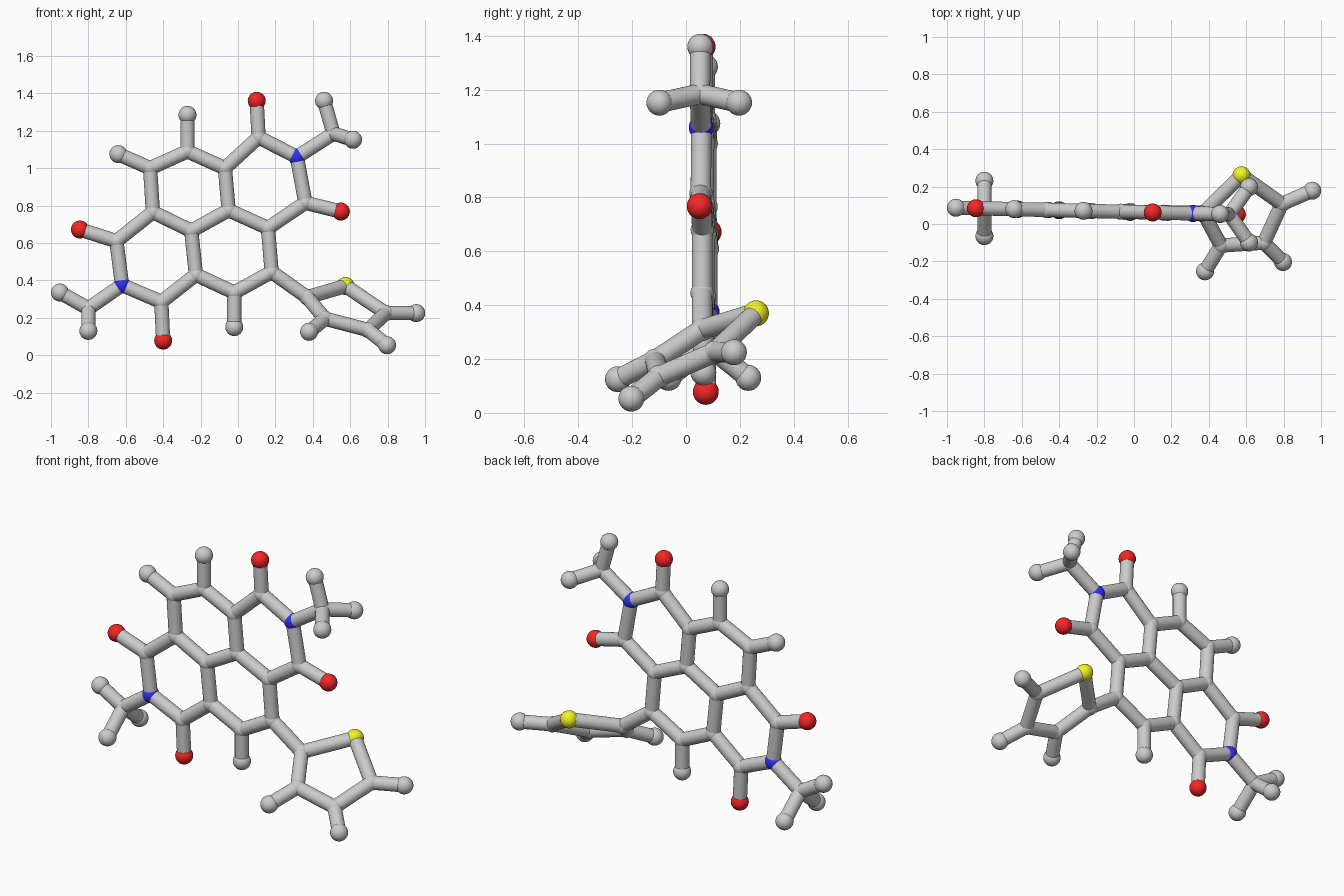
import bpy, bmesh
from itertools import combinations
from mathutils import Vector, Matrix

if "Cube" in bpy.data.objects:
    bpy.data.objects.remove(bpy.data.objects["Cube"])

ROD_R, JOINT_R, END_R = 0.038, 0.046, 0.048
LINK = 0.32                       # points closer than this are joined by a rod


def flat(x, z):
    """Point on the slightly turned plane of the fused rings."""
    return Vector((x, 0.064 - 0.024 * x, z))


# Junctions of the fused rings, with the two side-group centres last
joints = [flat(*p) for p in (
    (.11, 1.165), (.36, .815), (.16, .68), (-.05, .775), (-.07, 1.0),
    (-.27, 1.09), (-.47, 1.0), (-.455, .765), (-.25, .665), (-.225, .43),
    (-.02, .335), (.18, .445), (-.65, .61), (-.41, .285),
    (.51, 1.185), (-.80, .25))]
# Junctions of the tilted five-sided ring
joints += [Vector(p) for p in (
    (.37, .06, .31), (.79, .107, .225), (.695, -.10, .135), (.465, -.115, .195))]

blue = [flat(.315, 1.06), flat(-.62, .375)]
red = [flat(.10, 1.36), flat(.55, .768), flat(-.845, .672), flat(-.40, .078)]
yellow = [Vector((.575, .26, .37))]

# Grey end balls: in plane, on the tilted ring, and mirrored pairs
ends = [flat(*p) for p in (
    (-.27, 1.285), (-.64, 1.075), (-.02, .15), (.46, 1.36), (-.952, .335))]
ends += [Vector(p) for p in (
    (.953, .178, .225), (.797, -.203, .053), (.38, -.253, .125))]
for x, z in ((.615, 1.152), (-.80, .13)):
    for s in (-1, 1):
        ends.append(flat(x, z) + Vector((0, s * .148, 0)))


def finish(bm, name, color=None):
    me = bpy.data.meshes.new(name)
    bm.to_mesh(me)
    bm.free()
    for p in me.polygons:
        p.use_smooth = True
    ob = bpy.data.objects.new(name, me)
    bpy.context.collection.objects.link(ob)
    if color:
        mat = bpy.data.materials.new(name + "_colour")
        mat.diffuse_color = color
        mat.use_nodes = True
        mat.node_tree.nodes["Principled BSDF"].inputs["Base Color"].default_value = mat.diffuse_color
        me.materials.append(mat)


def balls(name, points, radius, color=None):
    bm = bmesh.new()
    for p in points:
        bmesh.ops.create_uvsphere(bm, u_segments=32, v_segments=16, radius=radius,
                                  matrix=Matrix.Translation(p))
    finish(bm, name, color)


def rods(name, pairs):
    bm = bmesh.new()
    for a, b in pairs:
        d = b - a
        rot = d.to_track_quat('Z', 'Y').to_matrix().to_4x4()
        bmesh.ops.create_cone(bm, cap_ends=False, segments=32, radius1=ROD_R,
                              radius2=ROD_R, depth=d.length,
                              matrix=Matrix.Translation((a + b) / 2) @ rot)
    finish(bm, name)


# Balls
balls("grey_joints", joints, JOINT_R - 0.003)
balls("grey_end_balls", ends, END_R)
balls("red_end_balls", red, END_R, (0.9, 0.02, 0.02, 1))
balls("blue_joints", blue, JOINT_R, (0.03, 0.03, 0.9, 1))
balls("yellow_joint", yellow, END_R, (0.9, 0.9, 0.02, 1))

# Rods between neighbours (end balls never join each other)
inner = joints + blue + yellow
outer = ends + red
pairs = [(a, b) for a, b in combinations(inner, 2) if (a - b).length < LINK]
pairs += [(a, b) for a in inner for b in outer if (a - b).length < LINK]
rods("connecting_rods", pairs)
